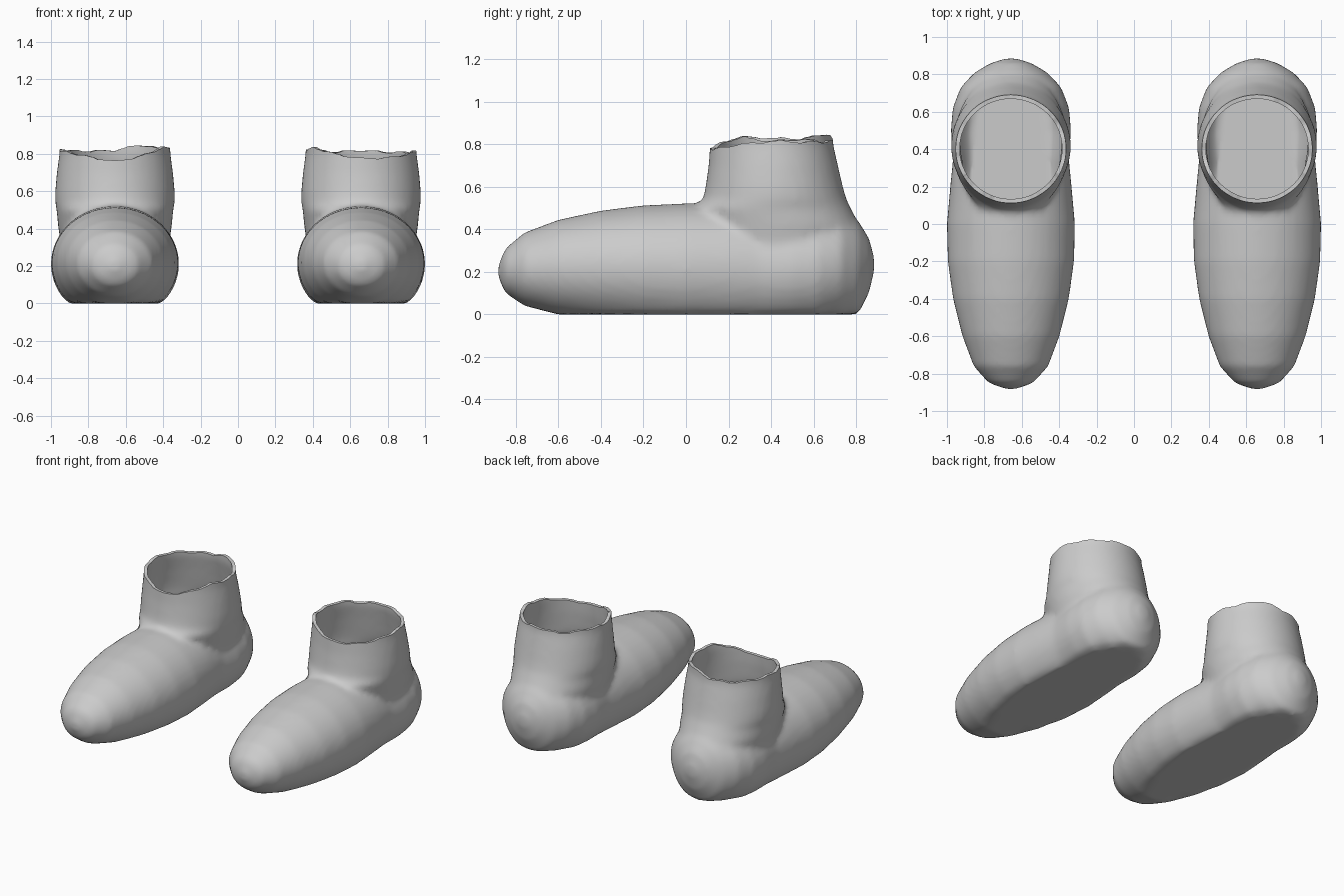
import bpy, bmesh, math

if "Cube" in bpy.data.objects:
    bpy.data.objects.remove(bpy.data.objects["Cube"])

grey = bpy.data.materials.new("soft grey")
grey.diffuse_color = (0.6, 0.6, 0.6, 1)
grey.use_nodes = True
grey.node_tree.nodes["Principled BSDF"].inputs["Base Color"].default_value = grey.diffuse_color
SEG = 40


def loft(name, rings):
    """Closed solid through a list of point rings."""
    bm = bmesh.new()
    loops = [[bm.verts.new(p) for p in ring] for ring in rings]
    for a, b in zip(loops, loops[1:]):
        for i in range(len(a)):
            j = (i + 1) % len(a)
            bm.faces.new((a[i], a[j], b[j], b[i]))
    bm.faces.new(loops[0])
    bm.faces.new(loops[-1])
    bmesh.ops.recalc_face_normals(bm, faces=bm.faces)
    me = bpy.data.meshes.new(name)
    bm.to_mesh(me)
    bm.free()
    ob = bpy.data.objects.new(name, me)
    bpy.context.collection.objects.link(ob)
    return ob


def apply_mod(ob, kind, **settings):
    mod = ob.modifiers.new(kind.lower(), kind)
    for key, value in settings.items():
        setattr(mod, key, value)
    bpy.context.view_layer.objects.active = ob
    bpy.ops.object.modifier_apply(modifier=mod.name)


def boolean(ob, other, operation):
    apply_mod(ob, 'BOOLEAN', object=other, operation=operation, solver='EXACT')
    bpy.data.objects.remove(other)


ANGLES = [2 * math.pi * i / SEG for i in range(SEG)]

# Foot sections: y, half width, top, bottom (flattened on the ground)
FOOT = [(-0.882, .03, .235, .17), (-0.85, .12, .31, .10), (-0.76, .20, .385, .04),
        (-0.6, .26, .445, -.01), (-0.4, .31, .488, -.05), (-0.2, .338, .513, -.08),
        (0, .343, .522, -.10), (.2, .325, .52, -.10), (.35, .31, .5, -.09),
        (.5, .322, .5, -.08), (.62, .312, .5, -.07), (.73, .27, .49, -.03),
        (.81, .195, .44, .0), (.86, .11, .36, .10), (.885, .03, .27, .2)]

# Ankle sections: z, front y, back y, half width
ANKLE = [(.2, .12, .72, .25), (.32, .09, .80, .29), (.42, .06, .815, .305),
         (.5, .04, .775, .312), (.54, .08, .755, .32), (.6, .092, .738, .32),
         (.7, .106, .715, .311), (.8, .113, .692, .297), (.95, .113, .69, .295)]

# Torn rim heights every 30 degrees, starting at +x
RIMS = {"left": [.83, .825, .85, .82, .815, .82, .82, .81, .785, .76, .79, .835],
        "right": [.815, .81, .81, .82, .81, .825, .815, .835, .80, .775, .78, .80]}


def rim_height(heights, a):
    t = a / (2 * math.pi) * 12
    i, f = int(t), t % 1
    return heights[i % 12] * (1 - f) + heights[(i + 1) % 12] * f + .005 * math.sin(11 * a)


def make_boot(side, cx):
    # Foot and ankle joined into one soft body
    foot = loft(side + "_boot",
                [[(cx + w * math.cos(a), y,
                   max(0, (t + b) / 2 + (t - b) / 2 * math.sin(a))) for a in ANGLES]
                 for y, w, t, b in FOOT])
    ankle = loft("ankle",
                 [[(cx + w * math.cos(a), (f + b) / 2 + (b - f) / 2 * math.sin(a), z)
                   for a in ANGLES] for z, f, b, w in ANKLE])
    boolean(foot, ankle, 'UNION')
    apply_mod(foot, 'REMESH', mode='VOXEL', voxel_size=.02)
    apply_mod(foot, 'SMOOTH', factor=.5, iterations=6)

    # Uneven cut across the ankle opening
    def ring(r, height):
        return [(cx + r * math.cos(a), .4 + r * math.sin(a), height(a)) for a in ANGLES]

    def wavy(a):
        return rim_height(RIMS[side], a)
    cutter = loft("rim_cutter", [ring(.1, lambda a: .8), ring(.24, wavy),
                                 ring(.6, wavy), ring(.6, lambda a: 1.3)])
    boolean(foot, cutter, 'DIFFERENCE')

    # Open the top and give the shell its thickness
    bm = bmesh.new()
    bm.from_mesh(foot.data)
    cap = [f for f in bm.faces if f.calc_center_median().z > .72 and f.normal.z > .5]
    bmesh.ops.delete(bm, geom=cap, context='FACES')
    bmesh.ops.remove_doubles(bm, verts=bm.verts, dist=.002)
    low = min(v.co.z for v in bm.verts)
    for v in bm.verts:
        v.co.z -= low
    bm.to_mesh(foot.data)
    bm.free()
    apply_mod(foot, 'SOLIDIFY', thickness=.022, offset=-1)

    foot.data.materials.clear()
    foot.data.materials.append(grey)
    for f in foot.data.polygons:
        f.material_index = 0
    bpy.ops.object.select_all(action='DESELECT')
    foot.select_set(True)
    bpy.context.view_layer.objects.active = foot
    bpy.ops.object.shade_smooth_by_angle(angle=math.radians(50))


make_boot("left", -.658)
make_boot("right", .658)
